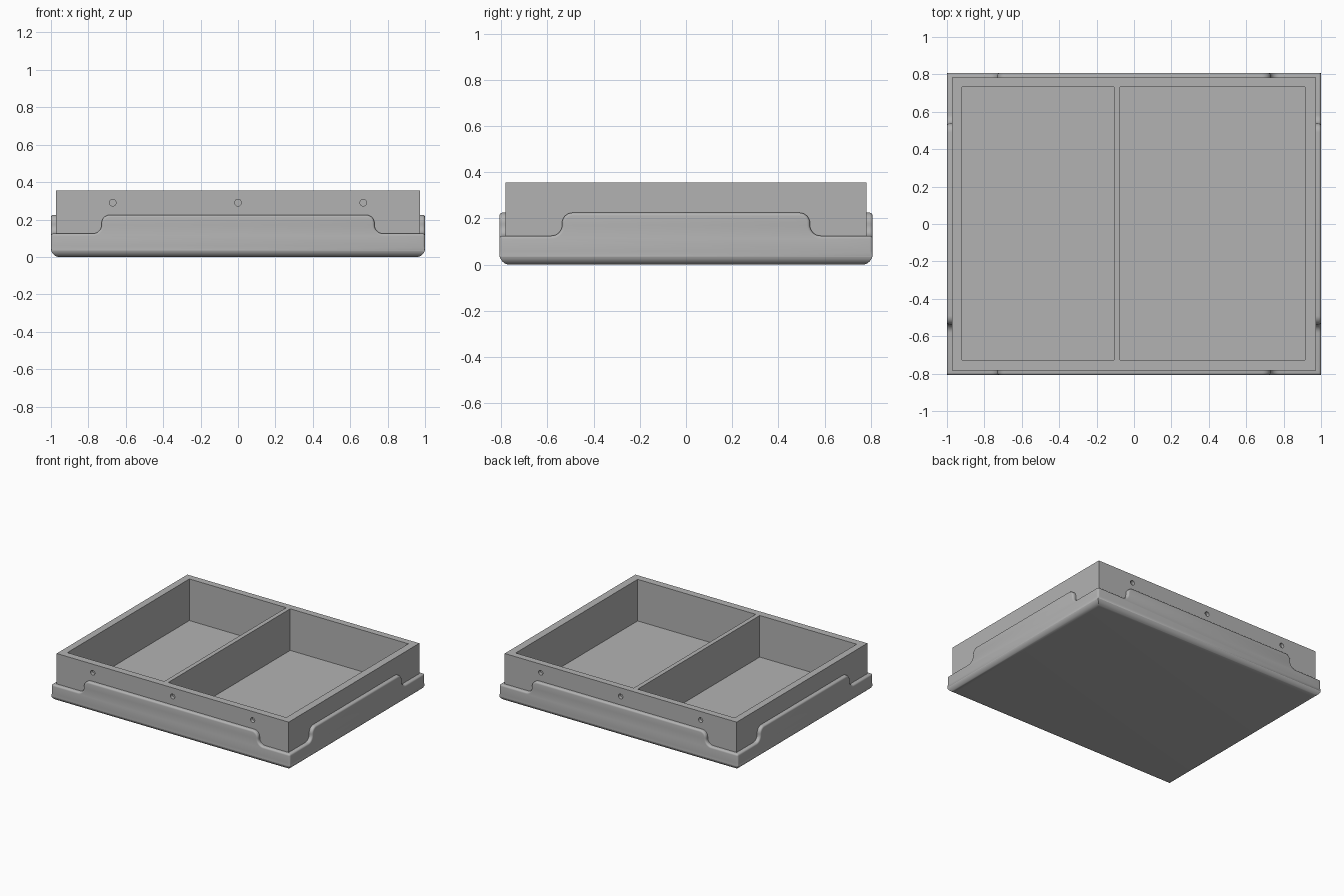
import bpy, bmesh, math
from mathutils import Matrix, Vector

HX, HY = 1.0, 0.808          # outer half sizes of the shell
WALL = 0.035                 # shell thickness (slightly embedded in the box)
LOW, HIGH, R = 0.125, 0.225, 0.046

cube = bpy.data.objects.get("Cube")
if cube:
    bpy.data.objects.remove(cube, do_unlink=True)

grey = bpy.data.materials.new("plain_grey")
grey.use_nodes = True
grey.diffuse_color = (0.45, 0.45, 0.45, 1)
grey.node_tree.nodes["Principled BSDF"].inputs["Base Color"].default_value = (0.45, 0.45, 0.45, 1)


def to_object(name, bm):
    bmesh.ops.recalc_face_normals(bm, faces=bm.faces)
    mesh = bpy.data.meshes.new(name)
    bm.to_mesh(mesh)
    bm.free()
    mesh.materials.append(grey)
    ob = bpy.data.objects.new(name, mesh)
    bpy.context.collection.objects.link(ob)
    return ob


def box(name, low, high):
    bm = bmesh.new()
    low, high = Vector(low), Vector(high)
    size = Matrix.Diagonal((*(high - low), 1))
    bmesh.ops.create_cube(bm, size=1, matrix=Matrix.Translation((low + high) / 2) @ size)
    return to_object(name, bm)


def smooth(ob):
    bpy.ops.object.select_all(action='DESELECT')
    ob.select_set(True)
    bpy.context.view_layer.objects.active = ob
    bpy.ops.object.shade_smooth_by_angle(angle=math.radians(35))


def rim_profile(tab):
    """Top edge of one side, as (position along side, height), with a raised tab."""
    half = []
    steps = [i * math.pi / 16 for i in range(9)]
    for a in steps:    # hollow curve at the foot of the tab
        half.append((tab + R - R * math.sin(a), LOW + R - R * math.cos(a)))
    for a in steps:    # round shoulder of the tab
        half.append((tab - R + R * math.cos(a), HIGH - R + R * math.sin(a)))
    return [(-s, z) for s, z in half] + [(s, z) for s, z in reversed(half)]


# Shell: a shallow dish with one raised tab on each side
bm = bmesh.new()
outer_low, inner_low = [], []
for sx, sy in ((-1, -1), (1, -1), (1, 1), (-1, 1)):
    outer_low.append(bm.verts.new((sx * HX, sy * HY, 0)))
    inner_low.append(bm.verts.new((sx * (HX - WALL), sy * (HY - WALL), 0.025)))
outer_top, inner_top = [], []
for o, i in zip(outer_low, inner_low):
    outer_top.append(bm.verts.new((o.co.x, o.co.y, LOW)))
    inner_top.append(bm.verts.new((i.co.x, i.co.y, LOW)))
for k in range(4):
    n = (k + 1) % 4
    along = (outer_low[n].co - outer_low[k].co).normalized()
    normal = Vector((along.y, -along.x, 0))
    depth, tab = (HY, 0.73) if k % 2 == 0 else (HX, 0.537)
    outer, inner = [outer_top[k]], [inner_top[k]]
    for s, z in rim_profile(tab):
        base = along * s + Vector((0, 0, z))
        outer.append(bm.verts.new(base + normal * depth))
        inner.append(bm.verts.new(base + normal * (depth - WALL)))
    outer.append(outer_top[n])
    inner.append(inner_top[n])
    bm.faces.new([outer_low[k], outer_low[n]] + outer[::-1])
    bm.faces.new([inner_low[n], inner_low[k]] + inner)
    for j in range(len(outer) - 1):
        bm.faces.new((outer[j], outer[j + 1], inner[j + 1], inner[j]))
bm.faces.new(outer_low[::-1])
bm.faces.new(inner_low)
bmesh.ops.recalc_face_normals(bm, faces=bm.faces)

# Large rounding under the shell
under = [e for e in bm.edges if all(v.co.z < 0.001 for v in e.verts)]
bmesh.ops.bevel(bm, geom=under, offset=0.045, segments=8, profile=0.5,
                affect='EDGES', clamp_overlap=False)


# Small rounding on the rim and upright corners
def insets(v):
    return HX - abs(v.co.x), HY - abs(v.co.y)


def is_small_round(e):
    pairs = [insets(v) for v in e.verts]
    rim = all(v.co.z > LOW - 0.001 and min(p) < 0.001 for v, p in zip(e.verts, pairs))
    upright = all(max(p) < 0.001 and v.co.z > 0.04 for v, p in zip(e.verts, pairs))
    return rim or upright


bmesh.ops.bevel(bm, geom=[e for e in bm.edges if is_small_round(e)], offset=0.013,
                segments=4, profile=0.5, affect='EDGES', clamp_overlap=False)
smooth(to_object("outer_shell", bm))

# Inner box with two open compartments
tray = box("divided_box", (-0.972, -0.782, 0.02), (0.972, 0.782, 0.355))
cutters = [box("pocket_cutter", (x0, -0.728, 0.04), (x1, 0.732, 0.5))
           for x0, x1 in ((-0.92, -0.108), (-0.075, 0.915))]

# Blind round holes along the front and back
for side in (-1, 1):
    for x in (-0.67, 0, 0.67):
        hole = bmesh.new()
        place = Matrix.Translation((x, side * 0.782, 0.29)) @ Matrix.Rotation(math.pi / 2, 4, 'X')
        bmesh.ops.create_cone(hole, cap_ends=True, segments=24, radius1=0.018,
                              radius2=0.018, depth=0.05, matrix=place)
        cutters.append(to_object("hole_cutter", hole))

bpy.context.view_layer.objects.active = tray
for c in cutters:
    c.hide_render = True
    mod = tray.modifiers.new("cut", 'BOOLEAN')
    mod.operation, mod.solver, mod.object = 'DIFFERENCE', 'EXACT', c
    bpy.ops.object.modifier_apply(modifier=mod.name)
    bpy.data.objects.remove(c, do_unlink=True)
smooth(tray)
